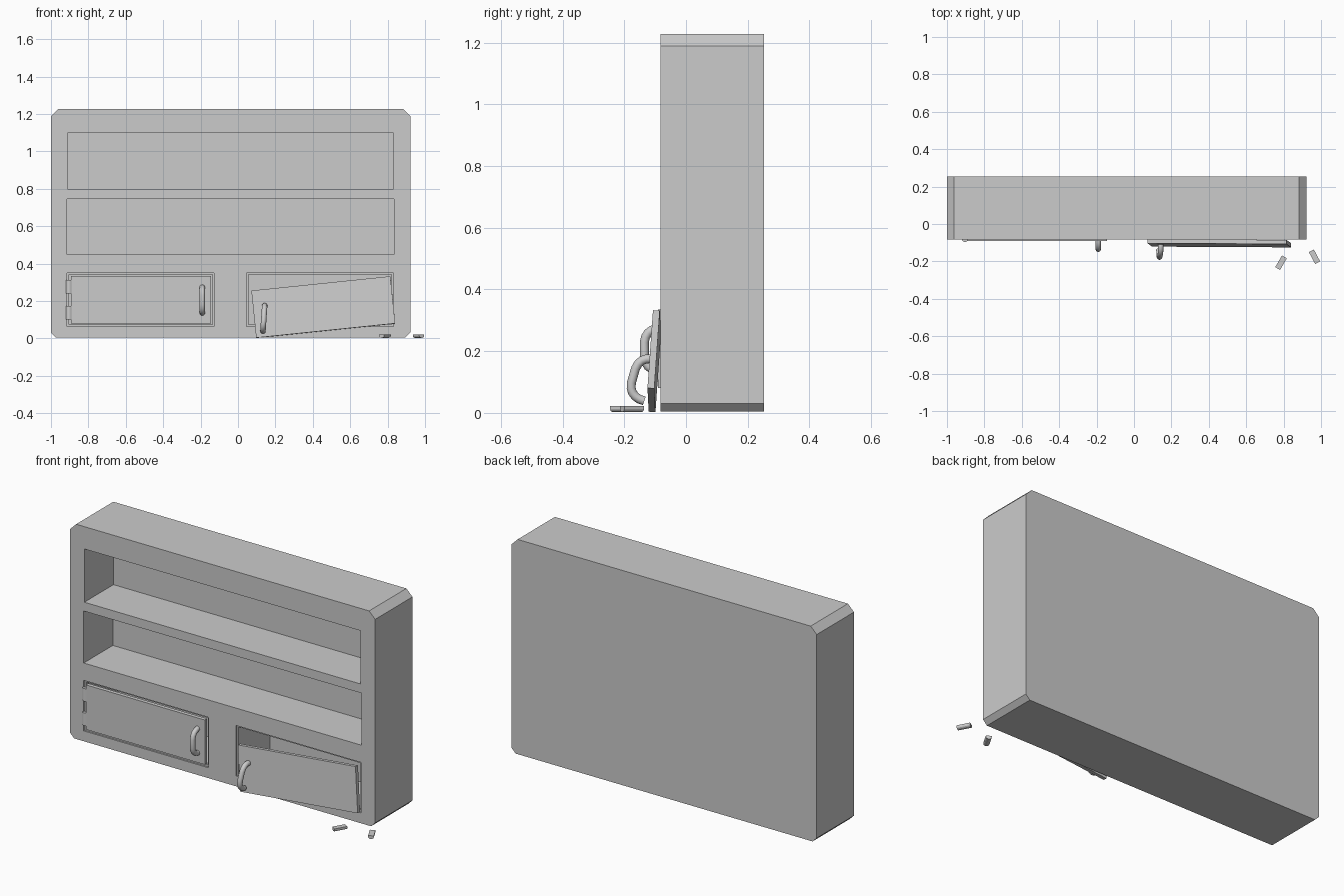
import bpy, bmesh
from math import radians, sin, cos, pi

if "Cube" in bpy.data.objects:
    bpy.data.objects.remove(bpy.data.objects["Cube"])

FRONT, BACK = -0.082, 0.253


def prism(name, outline, y0, y1):
    """Extrude an x-z outline from y0 to y1."""
    bm = bmesh.new()
    face = bm.faces.new([bm.verts.new((x, y0, z)) for x, z in outline])
    ext = bmesh.ops.extrude_face_region(bm, geom=[face])
    for v in ext["geom"]:
        if isinstance(v, bmesh.types.BMVert):
            v.co.y = y1
    bmesh.ops.recalc_face_normals(bm, faces=bm.faces)
    mesh = bpy.data.meshes.new(name)
    bm.to_mesh(mesh)
    bm.free()
    ob = bpy.data.objects.new(name, mesh)
    bpy.context.collection.objects.link(ob)
    return ob


def box(name, x0, x1, z0, z1, y0, y1):
    return prism(name, [(x0, z0), (x1, z0), (x1, z1), (x0, z1)], y0, y1)


def cut(target, cutter):
    mod = target.modifiers.new("cut", "BOOLEAN")
    mod.operation, mod.solver, mod.object = "DIFFERENCE", "EXACT", cutter
    bpy.context.view_layer.objects.active = target
    bpy.ops.object.modifier_apply(modifier=mod.name)
    bpy.data.objects.remove(cutter)


# Cabinet body with chamfered corners
L, R, B, T, cb, ct = -1.0, 0.921, 0.005, 1.227, 0.026, 0.038
body = prism("cabinet_body", [
    (L + cb, B), (R - cb, B), (R, B + cb), (R, T - ct),
    (R - ct, T), (L + ct, T), (L, T - ct), (L, B + cb)], FRONT, BACK)

# Two open shelves
cut(body, box("shelf_cut", -0.91, 0.83, 0.797, 1.1, FRONT - 0.1, 0.18))
cut(body, box("shelf_cut", -0.914, 0.834, 0.45, 0.746, FRONT - 0.1, 0.18))

# Two cupboards, each with a shallow stepped rim
for x0, x1 in ((-0.914, -0.127), (0.045, 0.832)):
    cut(body, box("rim_cut", x0, x1, 0.064, 0.351, FRONT - 0.1, FRONT + 0.01))
    cut(body, box("cupboard_cut", x0 + 0.01, x1 - 0.01, 0.074, 0.341, FRONT - 0.1, 0.21))


def door(name, loc, rot=(0, 0, 0)):
    ob = box(name, -0.3735, 0.3735, -0.127, 0.127, -0.011, 0.011)
    ob.location = loc
    ob.rotation_euler = [radians(a) for a in rot]


def handle(name, loc, rot=(0, 0, 0)):
    """Bent round bar in the y-z plane."""
    half = [(0.01, 0.069), (-0.008, 0.068), (-0.022, 0.063), (-0.034, 0.054),
            (-0.042, 0.041), (-0.046, 0.024)]
    pts = half + [(y, -z) for y, z in reversed(half)]
    curve = bpy.data.curves.new(name, "CURVE")
    curve.dimensions = "3D"
    curve.bevel_depth, curve.bevel_resolution = 0.0145, 4
    curve.use_fill_caps = True
    sp = curve.splines.new("POLY")
    sp.points.add(len(pts) - 1)
    for p, (y, z) in zip(sp.points, pts):
        p.co = (0, y, z, 1)
    ob = bpy.data.objects.new(name, curve)
    bpy.context.collection.objects.link(ob)
    ob.location = loc
    ob.rotation_euler = [radians(a) for a in rot]
    bpy.ops.object.select_all(action="DESELECT")
    ob.select_set(True)
    bpy.context.view_layer.objects.active = ob
    bpy.ops.object.convert(target="MESH")
    bpy.ops.object.shade_smooth_by_angle(angle=radians(40))


def hinge(name, loc, rot):
    """Half-round bar along local y, flat side up, rounded side down."""
    w, h = 0.015, 0.019
    outline = [(-w, h), (w, h)]
    outline += [(w * cos(pi * i / 6), 0.010 - 0.010 * sin(pi * i / 6)) for i in range(7)]
    ob = prism(name, outline, -0.036, 0.036)
    ob.location = loc
    ob.rotation_euler = [radians(a) for a in rot]


# Closed left door
door("left_door", (-0.519, -0.08, 0.2075))
handle("left_handle", (-0.191, -0.089, 0.205))
for i, z in enumerate((0.277, 0.138)):
    hinge(f"left_hinge_{i + 1}", (-0.904, -0.096, z), (-90, 0, 0))

# Right door hanging askew, with a loose handle
door("right_door", (0.456, -0.103, 0.1675), (-4, -5.9, -0.3))
handle("right_handle", (0.138, -0.126, 0.108), (-16, 4, 0))

# Hinges fallen on the floor
hinge("fallen_hinge_1", (0.786, -0.207, 0.003), (0, 0, -30))
hinge("fallen_hinge_2", (0.965, -0.175, 0.003), (0, 0, 28))
